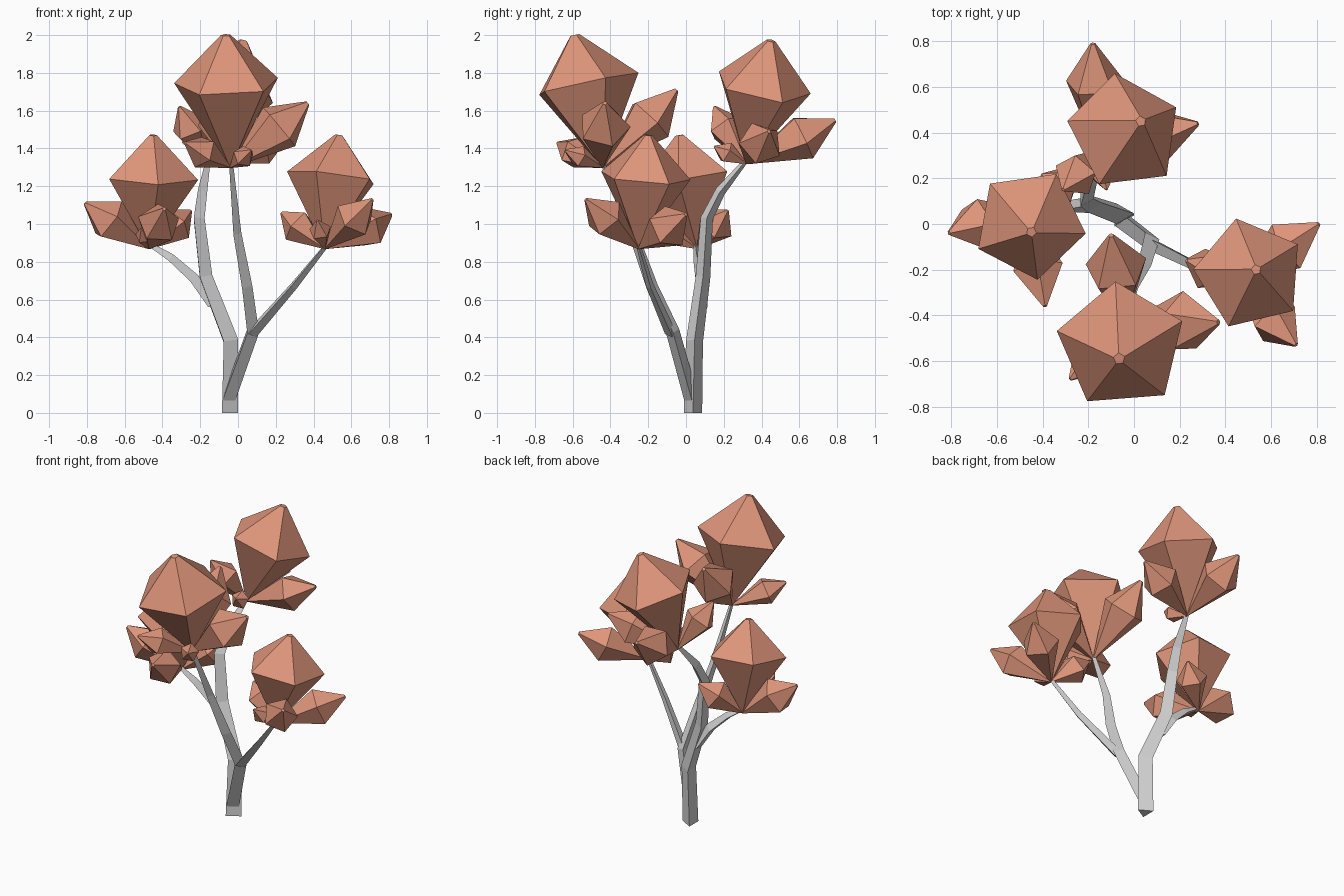
import bpy, math
from mathutils import Vector

if "Cube" in bpy.data.objects:
    bpy.data.objects.remove(bpy.data.objects["Cube"])


def material(name, rgb):
    m = bpy.data.materials.new(name)
    m.diffuse_color = (*rgb, 1)
    m.use_nodes = True
    m.node_tree.nodes["Principled BSDF"].inputs["Base Color"].default_value = m.diffuse_color
    return m


BARK = material("grey bark", (0.65, 0.65, 0.65))
LEAF = material("salmon foliage", (0.73, 0.30, 0.195))


def loft(name, path, radii, sides, phase, mat):
    """Flat-faced tube through path points; straight frames, capped ends."""
    pts = [Vector(p) for p in path]
    verts, faces = [], []
    for i, (p, r) in enumerate(zip(pts, radii)):
        w = (pts[min(i + 1, len(pts) - 1)] - pts[max(i - 1, 0)]).normalized()
        if i == 0 and p.z == 0:
            w = Vector((0, 0, 1))          # flat cut on the ground
        u = Vector((1, 0, 0)) - w * w.x
        u.normalize()
        v = w.cross(u)
        for k in range(sides):
            a = math.radians(phase) + math.tau * k / sides
            verts.append(p + r * (math.cos(a) * u + math.sin(a) * v))
    n = sides
    for i in range(len(pts) - 1):
        for k in range(n):
            j = (k + 1) % n
            faces.append((i * n + k, i * n + j, (i + 1) * n + j, (i + 1) * n + k))
    faces.append(tuple(reversed(range(n))))
    faces.append(tuple(range((len(pts) - 1) * n, len(pts) * n)))
    me = bpy.data.meshes.new(name)
    me.from_pydata(verts, [], faces)
    me.materials.append(mat)
    ob = bpy.data.objects.new(name, me)
    bpy.context.collection.objects.link(ob)


def bud(name, base, tip, r, phase=20):
    """Five-sided top shape: point at base, widest at 63%, tiny cap at tip."""
    b, t = Vector(base), Vector(tip)
    loft(name, [b, b.lerp(t, 0.63), t], [0.004, r, r * 0.09], 5, phase, LEAF)


# Three-sided trunks and branches
loft("back_trunk", [(-.057, .037, 0), (-.05, .045, .38), (-.18, .09, .72),
                    (-.215, .11, 1.03), (-.195, .18, 1.17), (-.16, .32, 1.34)],
     [.056, .052, .045, .038, .032, .015], 3, 0, BARK)
loft("left_branch", [(-.14, .08, .57), (-.24, .08, .71), (-.36, .06, .82), (-.47, .05, .89)],
     [.04, .034, .026, .014], 3, 0, BARK)
loft("front_trunk", [(-.06, .03, .07), (.07, -.07, .43), (.04, -.18, .67),
                     (-.01, -.28, .95), (-.04, -.44, 1.32)],
     [.045, .042, .036, .028, .014], 3, 0, BARK)
loft("right_branch", [(.07, -.08, .42), (.29, -.19, .67), (.46, -.25, .88)],
     [.034, .024, .014], 3, 0, BARK)

# Foliage clusters: base, main bud (tip, radius, phase), side buds (tip, radius)
clusters = {
    "front": ((-.04, -.44, 1.30), ((-.065, -.59, 2.0), .29, 23),
              [((.37, -.43, 1.64), .14), ((-.1, -.05, 1.71), .14),
               ((-.28, -.68, 1.43), .09), ((.07, -.64, 1.39), .06)]),
    "back": ((-.16, .32, 1.32), ((.03, .45, 1.97), .265, 28),
             [((-.18, .79, 1.55), .13), ((.28, .44, 1.49), .12),
              ((-.31, .15, 1.62), .1), ((-.12, .15, 1.41), .06)]),
    "left": ((-.47, .06, .87), ((-.45, -.035, 1.47), .25, -10),
             [((-.81, -.04, 1.11), .12), ((-.39, -.36, 1.08), .115),
              ((-.25, .22, 1.07), .1), ((-.51, -.12, .98), .05)]),
    "right": ((.46, -.25, .87), ((.535, -.2, 1.47), .25, 32),
              [((.81, 0, 1.05), .12), ((.71, -.53, 1.13), .11),
               ((.23, -.16, 1.06), .095), ((.42, -.43, 1.02), .06)]),
}
for side, (base, (tip, r, ph), small) in clusters.items():
    bud(side + "_foliage_main", base, tip, r, ph)
    for i, (t, rr) in enumerate(small):
        bud(f"{side}_foliage_side_{i + 1}", base, t, rr)
